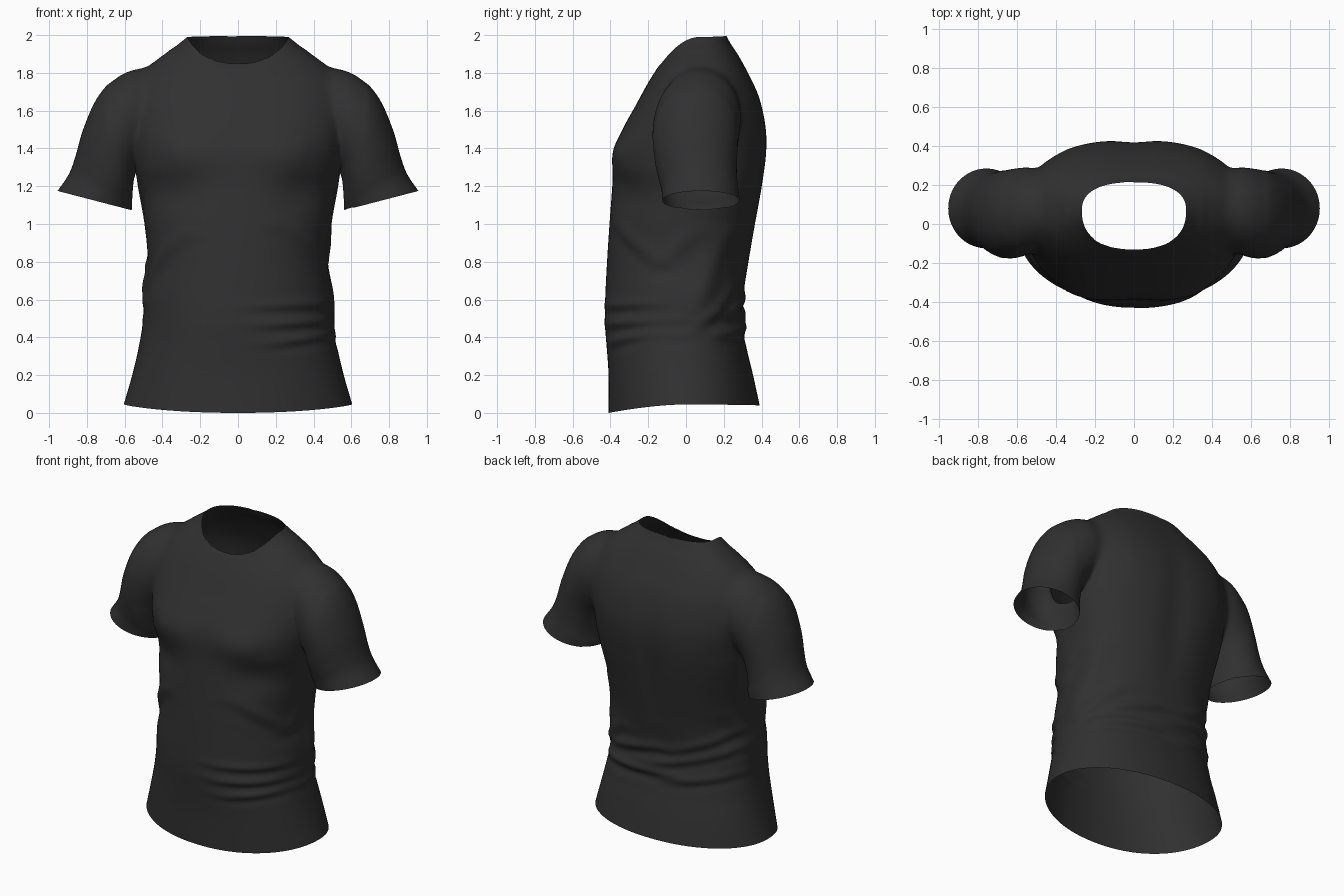
import bpy, bmesh, math
from mathutils import Vector

if "Cube" in bpy.data.objects:
    bpy.data.objects.remove(bpy.data.objects["Cube"])

SEG = 112

cloth = bpy.data.materials.new("charcoal_cloth")
cloth.diffuse_color = (0.03, 0.03, 0.03, 1)
cloth.use_nodes = True
cloth.node_tree.nodes["Principled BSDF"].inputs["Base Color"].default_value = cloth.diffuse_color
cap_mat = bpy.data.materials.new("temporary_cap")


def spline(rows, steps):
    """Catmull-Rom interpolation through rows of numbers."""
    out = []
    for i in range(len(rows) - 1):
        a, b, c, d = (rows[max(0, min(len(rows) - 1, i + k))] for k in (-1, 0, 1, 2))
        for s in range(steps):
            t = s / steps
            out.append([0.5 * (2 * q + (r - p) * t + (2 * p - 5 * q + 4 * r - w) * t * t
                               + (3 * q - p - 3 * r + w) * t ** 3)
                        for p, q, r, w in zip(a, b, c, d)])
    out.append(list(rows[-1]))
    return out


def loft(name, rings):
    """Closed tube through rings; end caps carry material slot 1."""
    bm = bmesh.new()
    vr = [[bm.verts.new(p) for p in ring] for ring in rings]
    for a, b in zip(vr, vr[1:]):
        for i in range(len(a)):
            j = (i + 1) % len(a)
            bm.faces.new((a[i], a[j], b[j], b[i]))
    for ring in (vr[0], vr[-1]):
        mid = bm.verts.new(sum((v.co for v in ring), Vector()) / len(ring))
        for i in range(len(ring)):
            bm.faces.new((ring[i], ring[(i + 1) % len(ring)], mid)).material_index = 1
    bmesh.ops.recalc_face_normals(bm, faces=bm.faces[:])
    me = bpy.data.meshes.new(name)
    bm.to_mesh(me)
    bm.free()
    me.materials.append(cloth)
    me.materials.append(cap_mat)
    ob = bpy.data.objects.new(name, me)
    bpy.context.collection.objects.link(ob)
    return ob


# Torso: z, front y, back y, half width, side y, squareness
body = [(0.20, -.410, .355, .56, 0, 2.2), (0.35, -.420, .320, .525, 0, 2.2),
        (0.48, -.430, .308, .505, 0, 2.2), (0.62, -.427, .305, .50, 0, 2.2),
        (0.80, -.418, .335, .478, 0, 2.2), (1.00, -.405, .372, .495, .02, 2.3),
        (1.20, -.390, .408, .53, .04, 2.4), (1.38, -.375, .430, .555, .05, 2.5)]
# front y, front z, back y, back z, half width, side y, side z, squareness
rows = [(-.410, 0, .390, .04, .605, 0, .045, 2.1)]
rows += [(f, z, b, z, w, s, z, n) for z, f, b, w, s, n in body]
rows += [(-.335, 1.50, .425, 1.52, .57, .06, 1.52, 2.5),
         (-.265, 1.63, .390, 1.67, .555, .07, 1.68, 2.5),
         (-.205, 1.74, .335, 1.79, .50, .08, 1.81, 2.4),
         (-.165, 1.805, .280, 1.89, .40, .08, 1.893, 2.4),
         (-.145, 1.835, .240, 1.95, .325, .08, 1.945, 2.4),
         (-.130, 1.85, .215, 1.995, .268, .07, 1.99, 2.4)]

# Cloth folds: start, end, height, width
folds = [((.12, -.42, .57), (.46, -.20, .58), .016, .022),
         ((.15, -.42, .47), (.46, -.18, .49), .016, .022),
         ((.18, -.42, .37), (.46, -.18, .42), .014, .022),
         ((.25, -.35, 1.0), (.46, -.12, .80), .014, .03),
         ((.46, -.12, .80), (.49, .02, .95), .012, .03),
         ((.48, .02, .50), (.42, .20, .95), .018, .03),
         ((.50, .0, .42), (.30, .26, .68), .016, .025),
         ((-.47, -.12, .70), (-.30, -.33, .95), .018, .03),
         ((-.49, -.05, .60), (-.44, .16, .90), .016, .03),
         ((.42, .18, .42), (-.05, .31, .46), .024, .025),
         ((.40, .18, .52), (0, .31, .62), .020, .025),
         ((-.45, .12, .66), (.05, .31, .50), .020, .025),
         ((-.46, .10, .78), (-.10, .31, .62), .018, .025),
         ((-.45, .12, .50), (-.10, .30, .42), .016, .025)]
folds = [(Vector(a), Vector(b), h, w) for a, b, h, w in folds]


def shape(p, cy):
    """Chest muscles, spine groove and folds pushed along the radial direction."""
    g = lambda d, r: math.exp(-(d / r) ** 2)
    d = 0
    if p.y < 0:
        ax = abs(p.x)
        d += .028 * g(ax - .27, .2) * g(p.z - 1.37, .11)
        d -= .025 * g(ax - .36, .16) * g(p.z - 1.16, .1)
    else:
        d -= .016 * g(p.x, .09) * g(p.z - 1.25, .4)
    if p.z < 1.2:
        for a, b, h, w in folds:
            ab = b - a
            t = max(0, min(1, (p - a).dot(ab) / ab.length_squared))
            q = p - a - ab * t
            taper = .4 + .6 * math.sin(math.pi * t)
            d += h * taper * (g(q.z, w) - .6 * g(q.z + 2 * w, w)) * g(math.hypot(q.x, q.y), .1)
    out = Vector((p.x, (p.y - cy) * 1.4, 0))
    return p + out.normalized() * d


def torso_ring(r):
    fy, fz, by, bz, w, sy, sz, n = r
    pts = []
    for i in range(SEG):
        a = 2 * math.pi * i / SEG
        c, s = math.cos(a), math.sin(a)
        ey, ez = (by, bz) if s > 0 else (fy, fz)
        k = abs(s) ** (2 / n)
        p = Vector((math.copysign(w * abs(c) ** (2 / n), c),
                    sy + (ey - sy) * k, sz + (ez - sz) * abs(s) ** 1.6))
        pts.append(shape(p, sy))
    return pts


shirt = loft("shirt", [torso_ring(r) for r in spline(rows, 8)])

# Sleeve: top x, top z, bottom x, bottom z, front y, back y
sleeve = [(.38, 1.83, .38, 1.44, -.08, .23), (.55, 1.822, .48, 1.36, -.145, .29),
          (.66, 1.765, .53, 1.29, -.175, .29), (.75, 1.66, .55, 1.24, -.18, .28),
          (.82, 1.50, .557, 1.18, -.165, .27), (.86, 1.36, .56, 1.13, -.145, .27),
          (.895, 1.265, .56, 1.10, -.13, .277), (.955, 1.175, .563, 1.073, -.125, .285)]


def sleeve_ring(r, side):
    tx, tz, bx, bz, fy, by = r
    pts = []
    for i in range(72):
        a = 2 * math.pi * i / 72
        c, s = math.cos(a), math.sin(a)
        pts.append(Vector((side * ((tx + bx) / 2 + (tx - bx) / 2 * c),
                           (fy + by) / 2 + (by - fy) / 2 * s,
                           (tz + bz) / 2 + (tz - bz) / 2 * c)))
    return pts


# Join both sleeves to the torso
bpy.context.view_layer.objects.active = shirt
for side in (-1, 1):
    arm = loft("sleeve", [sleeve_ring(r, side) for r in spline(sleeve, 6)])
    mod = shirt.modifiers.new("join_sleeve", 'BOOLEAN')
    mod.operation, mod.solver, mod.object = 'UNION', 'EXACT', arm
    bpy.ops.object.modifier_apply(modifier=mod.name)
    bpy.data.objects.remove(arm)

# Open neck, hem and cuffs, then soften the shoulder joins
bm = bmesh.new()
bm.from_mesh(shirt.data)
bmesh.ops.delete(bm, geom=[f for f in bm.faces if f.material_index == 1], context='FACES')
bmesh.ops.remove_doubles(bm, verts=bm.verts[:], dist=.004)
soft = [v for v in bm.verts if .36 < abs(v.co.x) < .68 and v.co.z > 1.3 and not v.is_boundary]
for _ in range(14):
    bmesh.ops.smooth_vert(bm, verts=soft, factor=.5, use_axis_x=True, use_axis_y=True, use_axis_z=True)
bm.to_mesh(shirt.data)
bm.free()
shirt.data.materials.pop(index=1)
bpy.data.materials.remove(cap_mat)
shirt.select_set(True)
bpy.ops.object.shade_smooth_by_angle(angle=math.radians(60))
